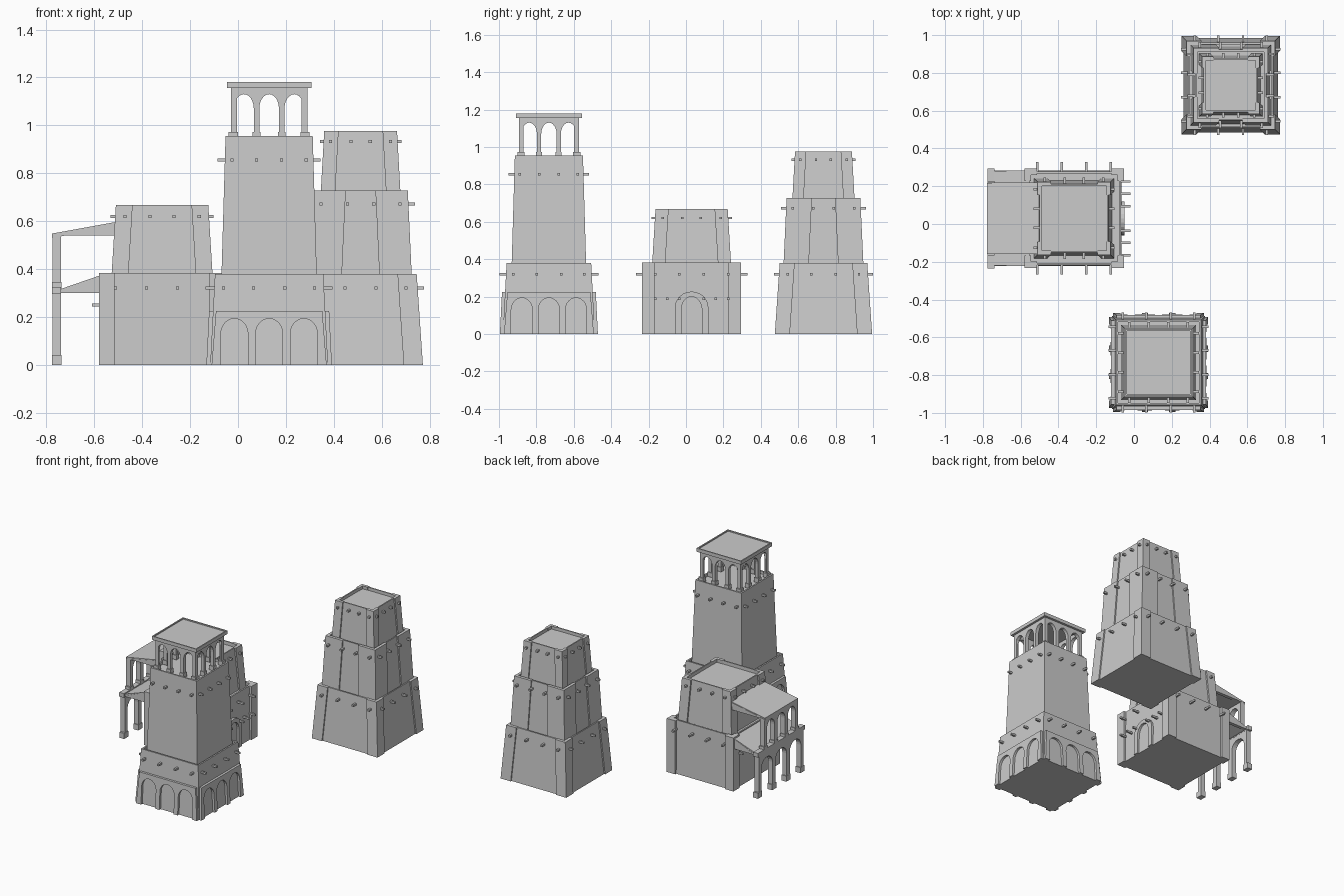
import bpy, bmesh, math
from mathutils import Matrix, Vector

if "Cube" in bpy.data.objects:
    bpy.data.objects.remove(bpy.data.objects["Cube"])


def finish(name, bm, mat=None):
    bmesh.ops.recalc_face_normals(bm, faces=bm.faces[:])
    if mat:
        bm.transform(mat)
    me = bpy.data.meshes.new(name)
    bm.to_mesh(me)
    bm.free()
    ob = bpy.data.objects.new(name, me)
    bpy.context.collection.objects.link(ob)
    return ob


def add_box(bm, lo, hi):
    size = [b - a for a, b in zip(lo, hi)]
    mid = [(a + b) / 2 for a, b in zip(lo, hi)]
    bmesh.ops.create_cube(bm, size=1, matrix=Matrix.Translation(mid) @ Matrix.Diagonal((*size, 1)))


def side(c, k):
    """Frame for side k of a tower: local -y points outwards."""
    return Matrix.Translation((c[0], c[1], 0)) @ Matrix.Rotation(k * math.pi / 2, 4, 'Z')


def frustum(bm, low, high):
    """Tapered block between two rectangles (x0, x1, y0, y1, z); returns its top face."""
    rings = [[bm.verts.new(p) for p in ((x0, y0, z), (x1, y0, z), (x1, y1, z), (x0, y1, z))]
             for x0, x1, y0, y1, z in (low, high)]
    a, b = rings
    for i in range(4):
        j = (i + 1) % 4
        bm.faces.new((a[i], a[j], b[j], b[i]))
    bm.faces.new(a[::-1])
    return bm.faces.new(b)


def stage(name, c, h0, h1, z0, z1, rim=0.015, drop=0.02):
    """Battered tower storey with a low parapet around a sunken roof."""
    bm = bmesh.new()
    top = frustum(bm, (-h0, h0, -h0, h0, z0), (-h1, h1, -h1, h1, z1))
    bm.normal_update()
    bmesh.ops.inset_region(bm, faces=[top], thickness=rim)
    inner = bmesh.ops.extrude_face_region(bm, geom=[top])
    bmesh.ops.translate(bm, verts=[v for v in inner['geom'] if isinstance(v, bmesh.types.BMVert)],
                        vec=(0, 0, -drop))
    if top.is_valid:
        bmesh.ops.delete(bm, geom=[top], context='FACES_ONLY')
    finish(name, bm, Matrix.Translation((c[0], c[1], 0)))


def corners(name, c, h0, h1, z0, z1, w, t=0.035):
    """L-shaped corner buttresses on all four corners."""
    bm = bmesh.new()
    for k in range(4):
        part = bmesh.new()
        for a, b in ((w, t), (t, w)):
            frustum(part, (-h0, -h0 + a, -h0, -h0 + b, z0), (-h1, -h1 + a, -h1, -h1 + b, z1))
        part.transform(side((0, 0), k))
        me = bpy.data.meshes.new("tmp")
        part.to_mesh(me)
        part.free()
        bm.from_mesh(me)
        bpy.data.meshes.remove(me)
    finish(name, bm, Matrix.Translation((c[0], c[1], 0)))


def beams(name, c, offsets, reach, z, sides=range(4), length=0.07, s=0.0065):
    """Row of projecting roof-beam ends."""
    for k in sides:
        bm = bmesh.new()
        for o in offsets:
            add_box(bm, (o - s, -reach, z - s), (o + s, -reach + length, z + s))
        finish(f"{name}_{k}", bm, side(c, k))


def arch(cx, w, spring, top, z0=0.0, n=12):
    pts = [(cx - w / 2, z0)]
    for i in range(n + 1):
        a = math.pi * (1 - i / n)
        pts.append((cx + w / 2 * math.cos(a), spring + (top - spring) * math.sin(a)))
    return pts + [(cx + w / 2, z0)]


def slab(name, pts, y0, y1, mat, lean=0.0):
    """Extrude an x-z outline from y0 to y1, leaning inwards with height."""
    bm = bmesh.new()
    f = bm.faces.new([bm.verts.new((x, y0, z)) for x, z in pts])
    g = bmesh.ops.extrude_face_region(bm, geom=[f])['geom']
    bmesh.ops.translate(bm, verts=[v for v in g if isinstance(v, bmesh.types.BMVert)], vec=(0, y1 - y0, 0))
    z0 = min(p[1] for p in pts)
    for v in bm.verts:
        v.co.y += lean * (v.co.z - z0)
    bmesh.ops.triangulate(bm, faces=[q for q in bm.faces if len(q.verts) > 4])
    return finish(name, bm, mat)


def arcade(name, hw0, hw1, z0, z1, centres, w, spring, top, y0, y1, mat, lean=0.0):
    pts = [(-hw0, z0)]
    for cx in centres:
        pts += arch(cx, w, spring, top, z0)
    pts += [(hw0, z0), (hw1, z1), (-hw1, z1)]
    slab(name, pts, y0, y1, mat, lean)


def spread(a, b):
    return (-b, -a, a, b)


# Bell tower at the front
A = (0.13, -0.733)
stage("bell_tower_base", A, 0.246, 0.226, 0, 0.38)
stage("bell_tower_shaft", A, 0.2, 0.182, 0.34, 0.955)
for k in range(4):
    arcade(f"base_arcade_{k}", 0.24, 0.222, 0, 0.225, (-0.145, 0, 0.145), 0.113, 0.13, 0.193,
           -0.262, -0.235, side(A, k), 0.05)
    arcade(f"belfry_arcade_{k}", 0.16, 0.16, 0.94, 1.16, (-0.105, 0, 0.105), 0.082, 1.07, 1.13,
           -0.16, -0.135, side(A, k))
    # small blocks at the column feet and heads
    bm = bmesh.new()
    for x in (-0.153, -0.0525, 0.0525, 0.153):
        add_box(bm, (x - 0.016, -0.165, 0.94), (x + 0.016, -0.13, 0.972))
    finish(f"belfry_column_feet_{k}", bm, side(A, k))
stage("belfry_roof", A, 0.176, 0.176, 1.155, 1.18, 0.012, 0.008)
beams("base_beams", A, spread(0.065, 0.19), 0.265, 0.32)
beams("shaft_beams", A, spread(0.052, 0.155), 0.215, 0.855)

# Low tower in the middle
B = (-0.317, 0.03)
stage("low_tower_base", B, 0.252, 0.247, 0, 0.383)
corners("low_tower_buttresses", B, 0.264, 0.264, 0, 0.383, 0.067)
stage("low_tower_upper", B, 0.202, 0.182, 0.34, 0.667, 0.012, 0.025)
corners("low_tower_upper_buttresses", B, 0.213, 0.193, 0.34, 0.667, 0.07, 0.022)
beams("low_base_beams", B, spread(0.065, 0.195), 0.298, 0.32)
beams("low_upper_beams", B, spread(0.05, 0.155), 0.215, 0.62)
beams("door_beams", B, (-0.195, -0.13, -0.065, 0.065, 0.13, 0.195), 0.298, 0.188, sides=(1,))
beams("porch_beams", B, spread(0.065, 0.195), 0.293, 0.25, sides=(3,))

# Arched door frame on the right side
slab("door_frame", arch(0, 0.18, 0.14, 0.227) + arch(0, 0.11, 0.13, 0.2)[::-1],
     -0.266, -0.235, side(B, 1))

# Two-storey porch on the left
P = side(B, 3)
LX = 0.458   # distance of the porch front from the tower axis
arcade("porch_lower_arcade", 0.25, 0.25, 0, 0.31, (-0.16, 0, 0.16), 0.125, 0.2, 0.262,
       -LX, -LX + 0.035, P)
arcade("porch_upper_arcade", 0.188, 0.188, 0.31, 0.545, (-0.118, 0, 0.118), 0.088, 0.46, 0.515,
       -LX, -LX + 0.035, P)
bm = bmesh.new()
for x in (-0.24, -0.08, 0.08, 0.24):
    add_box(bm, (x - 0.024, -LX - 0.001, 0), (x + 0.024, -LX + 0.037, 0.04))
for x in (-0.177, -0.059, 0.059, 0.177):
    add_box(bm, (x - 0.02, -LX - 0.001, 0.31), (x + 0.02, -LX + 0.037, 0.345))
add_box(bm, (-0.265, -LX - 0.001, 0.295), (0.265, -LX + 0.036, 0.325))
finish("porch_feet_and_beam", bm, P)


def porch_roof(name, pts, hy):
    """Side profile in world x-z, extruded along y."""
    slab(name, pts, B[1] - hy, B[1] + hy, None)


porch_roof("porch_lower_roof", [(-0.745, 0.3), (-0.745, 0.315), (-0.565, 0.377), (-0.565, 0.36), (-0.73, 0.3)], 0.25)
porch_roof("porch_upper_roof", [(-0.777, 0.53), (-0.777, 0.548), (-0.49, 0.6), (-0.49, 0.58)], 0.188)
for s in (-1, 1):
    for nm, pts, y in (("porch_lower_cheek", [(-0.75, 0.3), (-0.565, 0.377), (-0.565, 0.3)], 0.24),
                       ("porch_upper_cheek", [(-0.775, 0.54), (-0.49, 0.597), (-0.49, 0.54)], 0.178)):
        slab(nm, pts, B[1] + s * y - 0.012, B[1] + s * y + 0.012, None)

# Three-stage tower at the back
C = (0.512, 0.735)
for nm, h0, h1, z0, z1, w, offs, reach, zb in (
        ("lower", 0.26, 0.234, 0, 0.38, 0.08, (0.065, 0.19), 0.264, 0.32),
        ("middle", 0.215, 0.197, 0.34, 0.728, 0.135, (0.055, 0.165), 0.228, 0.672),
        ("upper", 0.168, 0.152, 0.69, 0.976, 0.06, (0.04, 0.125), 0.17, 0.932)):
    stage(f"back_tower_{nm}", C, h0 - 0.009, h1 - 0.009, z0, z1, 0.012, 0.022)
    corners(f"back_tower_{nm}_buttresses", C, h0, h1, z0, z1, w, 0.021)
    beams(f"back_tower_{nm}_beams", C, spread(*offs), reach, zb)
